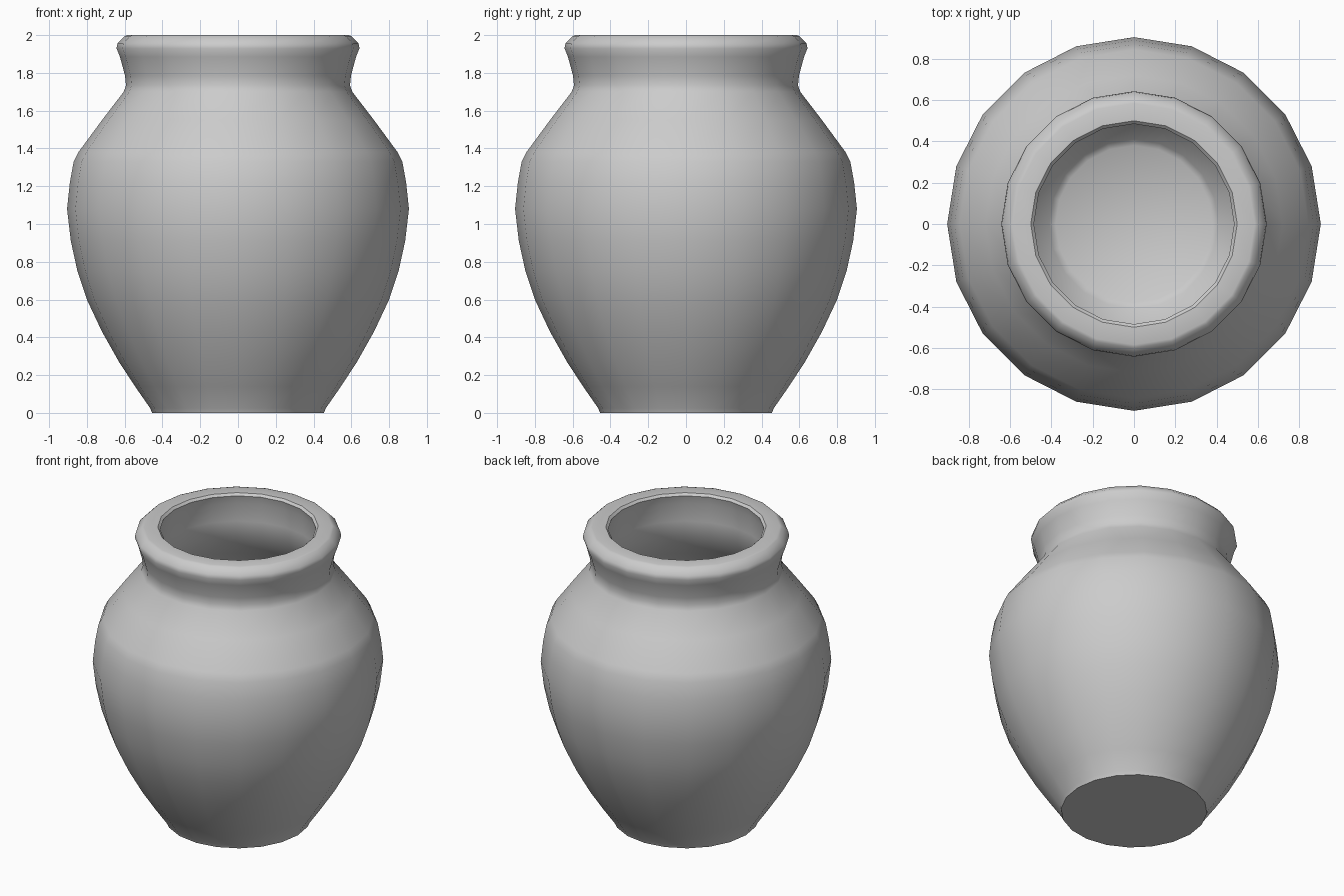
import bpy, bmesh
from math import pi, cos, sin, radians

if "Cube" in bpy.data.objects:
    bpy.data.objects.remove(bpy.data.objects["Cube"])

SIDES = 20

# Radius / height profile: outer wall upward, over the lip, inner wall down
profile = [
    # foot and belly
    (0.455, 0.0), (0.465, 0.025), (0.545, 0.14), (0.63, 0.27), (0.72, 0.43),
    (0.80, 0.60), (0.85, 0.75), (0.885, 0.91), (0.905, 1.08), (0.89, 1.22),
    (0.87, 1.33), (0.845, 1.38),
    # shoulder, neck and rolled rim
    (0.72, 1.55), (0.605, 1.70), (0.593, 1.735), (0.598, 1.785), (0.625, 1.885),
    (0.643, 1.93), (0.638, 1.957), (0.60, 1.995), (0.585, 2.0),
    # lip and hollow inside
    (0.50, 2.0), (0.485, 1.985), (0.50, 1.93), (0.51, 1.80), (0.51, 1.70),
    (0.64, 1.52), (0.78, 1.33), (0.82, 1.08), (0.80, 0.91), (0.72, 0.60),
    (0.55, 0.28), (0.41, 0.09), (0.38, 0.07),
]

# Lathe the profile into a closed vessel
bm = bmesh.new()
rings = [[bm.verts.new((r * cos(2 * pi * i / SIDES), r * sin(2 * pi * i / SIDES), z))
          for i in range(SIDES)] for r, z in profile]
for low, high in zip(rings, rings[1:]):
    for i in range(SIDES):
        j = (i + 1) % SIDES
        bm.faces.new((low[i], low[j], high[j], high[i]))

# Underside and inner floor
bm.faces.new(rings[0][::-1])
bm.faces.new(rings[-1])
bmesh.ops.recalc_face_normals(bm, faces=bm.faces)

mesh = bpy.data.meshes.new("pot")
bm.to_mesh(mesh)
bm.free()
pot = bpy.data.objects.new("pot", mesh)
bpy.context.collection.objects.link(pot)

# Smooth shading with a crisp foot edge
bpy.context.view_layer.objects.active = pot
pot.select_set(True)
bpy.ops.object.shade_smooth_by_angle(angle=radians(40))
